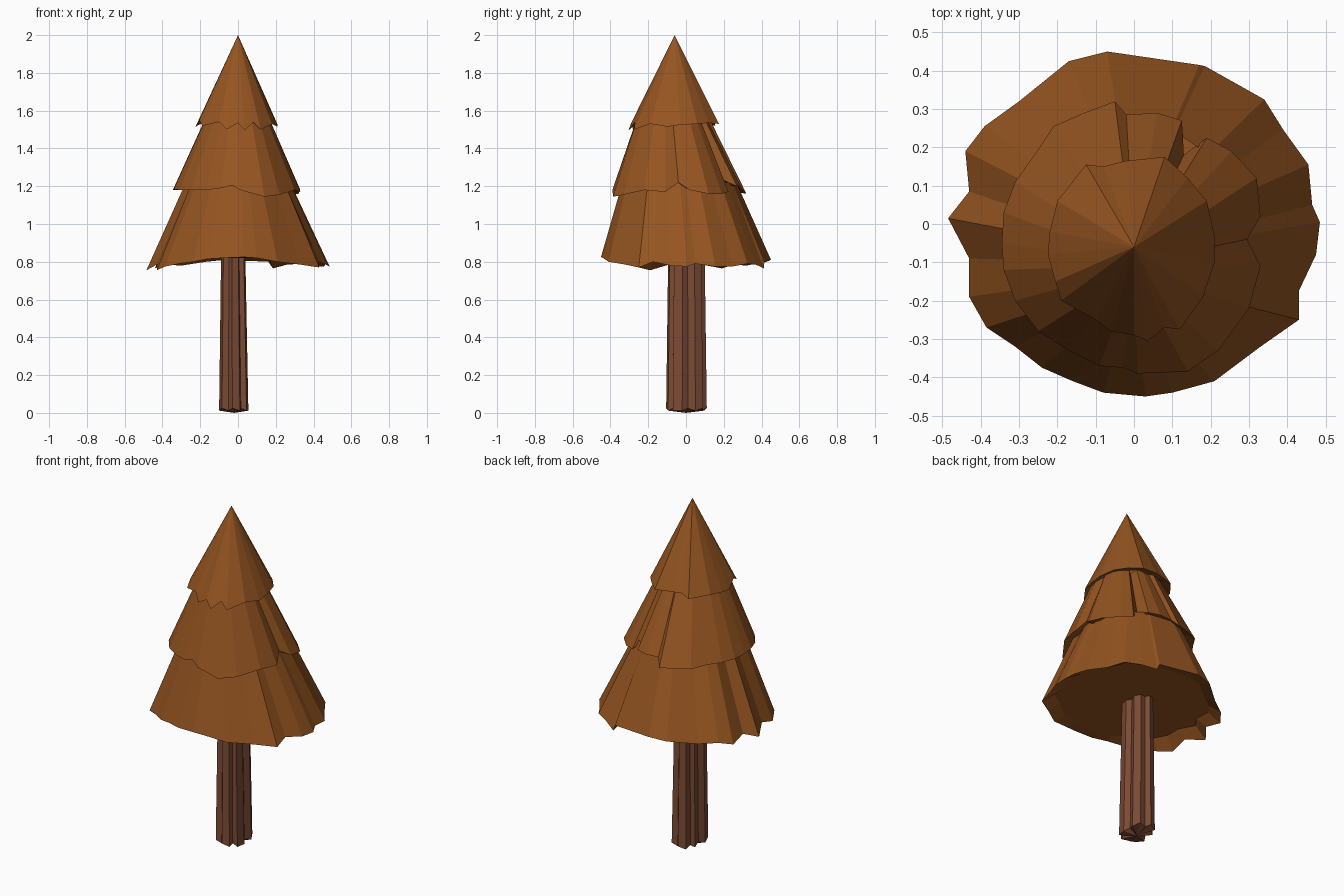
import bpy, bmesh

def material(name, rgb):
    m = bpy.data.materials.new(name)
    m.diffuse_color = (*rgb, 1)
    return m

needles = material("rust_needles", (0.30, 0.09, 0.015))
bark = material("brown_bark", (0.20, 0.07, 0.035))

def loft(name, rings, mat, tip=None, base=None):
    """Skin equal-length rings from first to last; close ends to tip/base points."""
    bm = bmesh.new()
    loops = [[bm.verts.new(p) for p in r] for r in rings]
    n = len(loops[0])
    for a, b in zip(loops, loops[1:]):
        for i in range(n):
            j = (i + 1) % n
            bm.faces.new((a[i], a[j], b[j], b[i]))
    for loop, end in ((loops[0], base), (loops[-1], tip)):
        if end:
            v = bm.verts.new(end)
            for i in range(n):
                bm.faces.new((loop[i], loop[(i + 1) % n], v))
    bmesh.ops.recalc_face_normals(bm, faces=bm.faces)
    me = bpy.data.meshes.new(name)
    bm.to_mesh(me)
    bm.free()
    me.materials.append(mat)
    ob = bpy.data.objects.new(name, me)
    bpy.context.collection.objects.link(ob)
    return ob

def shrink(rim, cy, new_cy, kx, ky, z):
    return [(x * kx, new_cy + (y - cy) * ky, z) for x, y, _ in rim]

# Ragged rims (x, y, z), running around each tier
low_rim = [(-.07, .45, .81), (.17, .415, .80), (.185, .412, .765), (.26, .37, .785),
    (.34, .325, .79), (.39, .245, .775), (.455, .155, .775), (.465, .05, .79),
    (.485, .005, .775), (.475, -.08, .78), (.43, -.175, .80), (.43, -.25, .77),
    (.33, -.32, .785), (.21, -.41, .80), (.10, -.44, .82), (.03, -.45, .825),
    (-.08, -.44, .82), (-.16, -.41, .815), (-.24, -.375, .80), (-.31, -.32, .79),
    (-.385, -.27, .775), (-.43, -.19, .755), (-.43, -.09, .785), (-.485, .015, .755),
    (-.43, .085, .785), (-.44, .19, .765), (-.39, .255, .785), (-.30, .32, .78),
    (-.17, .425, .80)]
mid_rim = [(-.05, .32, 1.16), (-.13, .29, 1.165), (-.21, .255, 1.17), (-.26, .18, 1.18),
    (-.31, .11, 1.18), (-.34, .03, 1.18), (-.345, -.05, 1.18), (-.34, -.12, 1.185),
    (-.31, -.20, 1.18), (-.25, -.28, 1.18), (-.17, -.33, 1.18), (-.09, -.37, 1.19),
    (-.03, -.375, 1.205), (.01, -.39, 1.18), (.14, -.385, 1.145), (.22, -.33, 1.155),
    (.30, -.22, 1.18), (.33, -.11, 1.17), (.295, -.04, 1.22), (.33, .02, 1.18),
    (.32, .12, 1.16), (.255, .19, 1.16), (.19, .225, 1.17), (.13, .18, 1.24),
    (.125, .27, 1.20), (.06, .29, 1.20), (-.02, .285, 1.20)]
top_rim = [(.08, .175, 1.53), (-.02, .165, 1.54), (-.08, .15, 1.54), (-.125, .155, 1.52),
    (-.20, .06, 1.53), (-.22, -.02, 1.52), (-.225, -.08, 1.515), (-.205, -.15, 1.55),
    (-.19, -.20, 1.52), (-.10, -.25, 1.54), (-.06, -.28, 1.50), (0, -.29, 1.535),
    (.035, -.305, 1.495), (.08, -.27, 1.54), (.12, -.275, 1.50), (.18, -.19, 1.53),
    (.21, -.10, 1.515), (.21, -.03, 1.525), (.19, .06, 1.53), (.14, .12, 1.535)]

# Bottom tier: underside, ragged rim, slope running up under the middle tier
loft("bottom_branches", [shrink(low_rim, 0, 0, .86, .86, .82), low_rim,
     shrink(low_rim, 0, -.035, .57, .67, 1.22)], needles, base=(0, 0, .82))

# Middle tier
loft("middle_branches", [shrink(mid_rim, -.035, -.04, .75, .78, 1.215), mid_rim,
     shrink(mid_rim, -.035, -.068, .50, .54, 1.56)], needles)

# Top tier ends in the pointed tip
loft("top_branches", [shrink(top_rim, -.065, -.068, .72, .75, 1.555), top_rim],
     needles, tip=(0, -.06, 2))

# Fluted trunk: lobed section, slightly narrower at the top
section = [(.055, -.02), (.035, .01), (.052, .05), (.03, .09), (-.005, .085), (-.025, .11),
    (-.065, .095), (-.07, .06), (-.09, .045), (-.08, .0), (-.10, -.035), (-.085, -.085),
    (-.05, -.08), (-.03, -.105), (.01, -.095), (.015, -.07), (.045, -.07)]
foot = [(x, y, .025 if i % 2 else .012) for i, (x, y) in enumerate(section)]
head = [(-.025 + (x + .022) * .83, y * .9, .83) for x, y in section]
loft("trunk", [foot, head], bark, base=(-.02, 0, 0))
